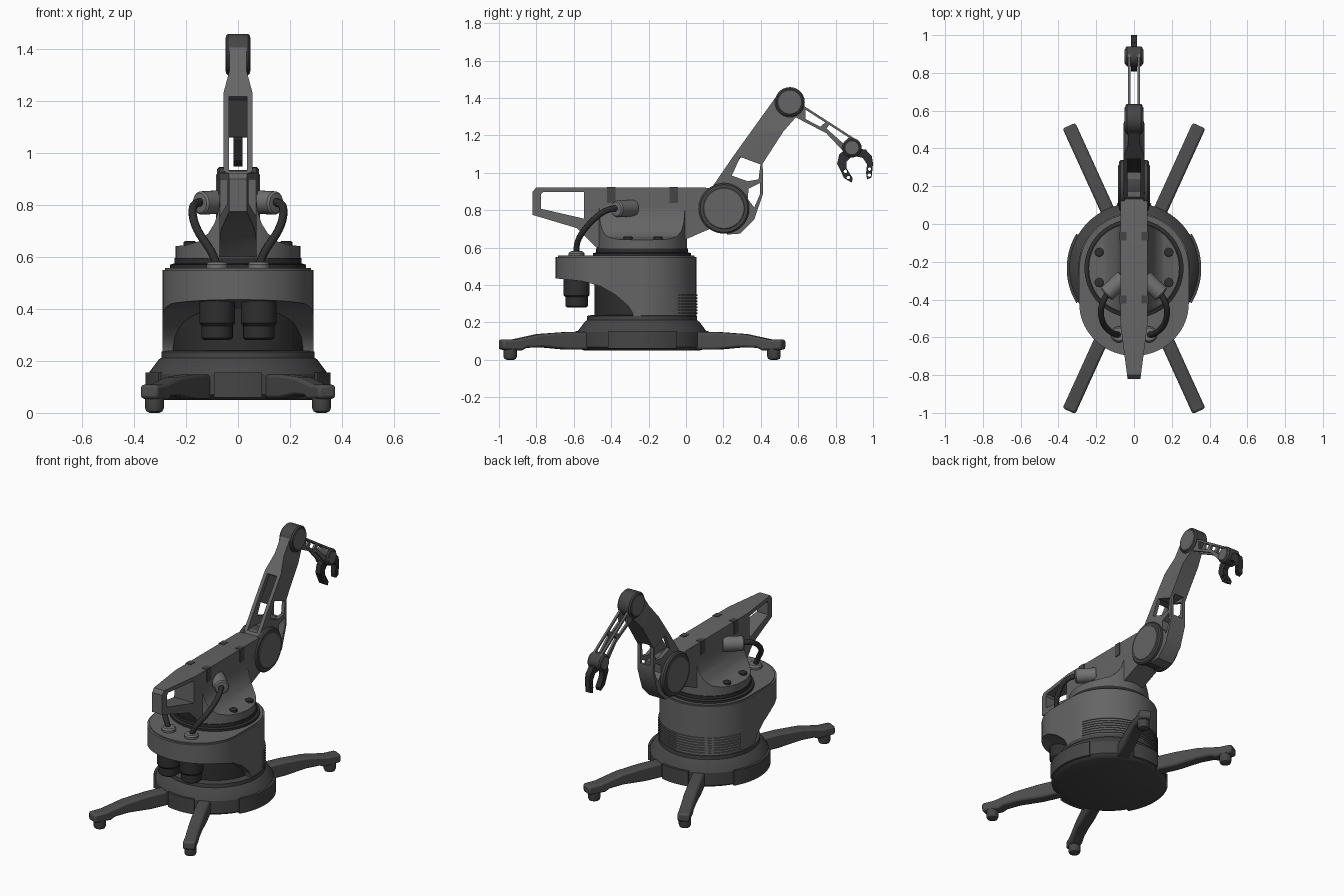
import bpy, bmesh, math
from mathutils import Vector, Matrix

if "Cube" in bpy.data.objects:
    bpy.data.objects.remove(bpy.data.objects["Cube"])

CY = -0.235  # y of the turning axis


def material(name, g):
    m = bpy.data.materials.new(name)
    m.diffuse_color = (g, g, g, 1)
    m.use_nodes = True
    m.node_tree.nodes["Principled BSDF"].inputs["Base Color"].default_value = m.diffuse_color
    return m


BODY = material("mid grey", 0.13)
LIGHT = material("light grey", 0.165)
DARK = material("dark grey", 0.06)
LEG = material("leg grey", 0.075)
BLACK = material("near black", 0.028)


def add(name, bm, mat):
    bmesh.ops.recalc_face_normals(bm, faces=bm.faces)
    me = bpy.data.meshes.new(name)
    bm.to_mesh(me)
    bm.free()
    ob = bpy.data.objects.new(name, me)
    bpy.context.collection.objects.link(ob)
    me.materials.append(mat)
    return ob


def prism(name, pts, axis, a, b, mat, bevel=0):
    """Outline extruded from a to b along an axis."""
    put = {'x': lambda u, v, t: (t, u, v), 'y': lambda u, v, t: (u, t, v),
           'z': lambda u, v, t: (u, v, t)}[axis]
    bm = bmesh.new()
    lo = [bm.verts.new(put(u, v, a)) for u, v in pts]
    hi = [bm.verts.new(put(u, v, b)) for u, v in pts]
    bm.faces.new(lo)
    bm.faces.new(hi)
    for i in range(len(pts)):
        j = (i + 1) % len(pts)
        bm.faces.new((lo[i], lo[j], hi[j], hi[i]))
    ob = add(name, bm, mat)
    if bevel:
        m = ob.modifiers.new("bevel", 'BEVEL')
        m.width, m.segments, m.limit_method = bevel, 2, 'ANGLE'
    return ob


def lathe(name, prof, mat, loc, direction=(0, 0, 1), n=64):
    """Closed solid of revolution from (radius, height) pairs."""
    bm = bmesh.new()
    rings = [[bm.verts.new((r * math.cos(i * math.tau / n), r * math.sin(i * math.tau / n), z))
              for i in range(n)] for r, z in prof]
    for p, q in zip(rings, rings[1:]):
        for i in range(n):
            j = (i + 1) % n
            bm.faces.new((p[i], p[j], q[j], q[i]))
    bm.faces.new(rings[0])
    bm.faces.new(rings[-1])
    rot = Vector((0, 0, 1)).rotation_difference(Vector(direction)).to_matrix().to_4x4()
    bm.transform(Matrix.Translation(loc) @ rot)
    return add(name, bm, mat)


def hub(name, r, x0, x1, y, z, mat, e=0.008):
    return lathe(name, [(r - e, x0), (r, x0 + e), (r, x1 - e), (r - e, x1)], mat, (0, y, z), (1, 0, 0), 48)


def sector(name, r0, r1, mid, half, z0, z1, mat):
    angs = [math.radians(mid - half + 2 * half * i / 24) for i in range(25)]
    pts = [(r1 * math.cos(t), CY + r1 * math.sin(t)) for t in angs]
    pts += [(r0 * math.cos(t), CY + r0 * math.sin(t)) for t in reversed(angs)]
    return prism(name, pts, 'z', z0, z1, mat)


def cut(ob, cutter, op='DIFFERENCE'):
    m = ob.modifiers.new("cut", 'BOOLEAN')
    m.object, m.operation, m.solver = cutter, op, 'EXACT'
    bpy.context.view_layer.objects.active = ob
    bpy.ops.object.modifier_apply(modifier=m.name)
    bpy.data.objects.remove(cutter)


# Base ring with four raised panels
lathe("base_ring", [(.31, .05), (.335, .06), (.345, .07), (.345, .15), (.335, .165), (.305, .205),
                    (.295, .212), (.295, .235), (.27, .24)], DARK, (0, CY, 0), n=96)
for i, (mid, half) in enumerate([(0, 31), (180, 31), (90, 15), (270, 15)]):
    sector(f"base_panel_{i}", .32, .356, mid, half, .06, .155, DARK)

# Splayed legs and feet
leg_side = [(.28, .148), (.46, .148), (.61, .138), (.75, .11), (.83, .108), (.83, .055), (.72, .05),
            (.69, .064), (.6, .068), (.45, .055), (.28, .055)]
for i, deg in enumerate([24.5, -24.5, 155.5, 204.5]):
    spin = Matrix.Translation((0, CY, 0)) @ Matrix.Rotation(math.radians(deg), 4, 'Z')
    leg = prism(f"leg_{i}", leg_side, 'x', -.037, .037, LEG, .012)
    leg.matrix_world = spin
    lathe(f"foot_{i}", [(.018, 0), (.031, .006), (.036, .018), (.036, .06)], DARK,
          spin @ Vector((0, .775, 0)), n=24)

# Housing with a forward overhang, arched underneath
outline = [(.29 * math.cos(math.pi * i / 36), CY + .29 * math.sin(math.pi * i / 36)) for i in range(37)]
outline += [(-.29 * math.cos(math.pi * i / 36), -.42 - .278 * math.sin(math.pi * i / 36)) for i in range(37)]
housing = prism("housing", outline, 'z', .235, .55, BODY)
cut(housing, prism("arch", [(-.8, .445), (-.66, .432), (-.55, .42), (-.46, .395), (-.38, .35), (-.31, .29),
                            (-.285, .25), (-.28, .2), (-.8, .2)], 'x', -.5, .5, BODY))
lathe("core", [(.255, .22), (.255, .46)], BLACK, (0, CY, 0))
lid = prism("housing_lid", [(x * .97, CY + (y - CY) * .97) for x, y in outline], 'z', .54, .557, BODY)
for i in range(7):
    sector(f"vent_fin_{i}", .28, .296, 90, 73, .245 + i * .016, .254 + i * .016, BODY)

# Hanging motors, grommets, plugs and cables on both sides
for s, side in ((1, "right"), (-1, "left")):
    lathe(f"motor_{side}", [(.05, .28), (.06, .288), (.06, .335), (.069, .345), (.069, .44)], BLACK,
          (s * .08, -.585, 0), n=32)
    lathe(f"grommet_{side}", [(.042, .55), (.042, .57), (.034, .58), (.02, .582)], LIGHT,
          (s * .08, -.585, 0), n=32)
    lathe(f"plug_{side}", [(.045, 0), (.045, .12), (.038, .128), (.025, .13)], LIGHT,
          (s * .055, -.285, .812), (s * .72, -.69, -.04), 32)
    cu = bpy.data.curves.new(f"cable_{side}", 'CURVE')
    cu.dimensions, cu.bevel_depth, cu.bevel_resolution = '3D', .016, 3
    path = [(.14, -.37, .81), (.175, -.42, .81), (.18, -.49, .76), (.15, -.56, .68), (.095, -.59, .62),
            (.08, -.585, .56)]
    sp = cu.splines.new('NURBS')
    sp.points.add(len(path) - 1)
    for p, (x, y, z) in zip(sp.points, path):
        p.co = (s * x, y, z, 1)
    sp.use_endpoint_u, sp.order_u, sp.resolution_u = True, 4, 8
    cu.materials.append(BLACK)
    cable = bpy.data.objects.new(f"cable_{side}", cu)
    bpy.context.collection.objects.link(cable)

# Turntable and flared turret
lathe("turntable", [(.262, .55), (.262, .57), (.245, .575), (.245, .595)], BLACK, (0, CY, 0))
flare = [(.26, .64), (.2, .645), (.15, .66), (.115, .69), (.09, .73), (.075, .78), (.07, .83)]
turret = prism("turret", [(.26, .59)] + flare + [(-x, z) for x, z in reversed(flare)] + [(-.26, .59)],
               'y', -.6, .1, BODY)
cut(turret, lathe("round", [(.24, .5), (.24, .95)], BODY, (0, CY, 0)), 'INTERSECT')
for i, (x, y) in enumerate([(.185, -.15), (.185, -.31), (-.185, -.15), (-.185, -.31)]):
    lathe(f"turret_bolt_{i}", [(.024, .63), (.024, .657), (.018, .661)], BLACK, (x, y, 0), n=16)

# Long beam with tapered handle
beam = prism("beam", [(-.82, .9), (-.8, .922), (.1, .922), (.2, .9), (.2, .73), (.15, .71), (0, .645),
                      (-.1, .6), (-.48, .6), (-.585, .705), (-.82, .775)], 'x', -.1, .1, BODY)
half = [(.072, .3), (.072, -.53), (.03, -.85)]
cut(beam, prism("plan", half + [(-x, y) for x, y in reversed(half)], 'z', .4, 1.1, BODY), 'INTERSECT')
cut(beam, prism("grip", [(-.775, .885), (-.765, .897), (-.545, .897), (-.545, .755), (-.775, .808)],
                'x', -.2, .2, BODY))
for i, y in enumerate((-.4, -.065)):
    for s in (1, -1):
        prism(f"beam_slot_{i}_{s}", [(y - .022, .84), (y + .022, .84), (y + .022, .925), (y - .022, .925)],
              'x', s * .04, s * .076, DARK)

# Shoulder joint
hub("shoulder_drum", .125, -.06, .06, .203, .81, DARK)
for s in (1, -1):
    a, b = sorted((s * .045, s * .08))
    hub(f"shoulder_cheek_{s}", .135, a, b, .203, .81, DARK)
    a, b = sorted((s * .06, s * .084))
    hub(f"shoulder_cap_{s}", .11, a, b, .203, .81, BODY, .003)

# Upper arm: side outline, tapered at the elbow, with windows and slots
arm = prism("upper_arm", [(.13, .91), (.25, 1.085), (.48, 1.405), (.55, 1.41), (.625, 1.34), (.52, 1.22),
                          (.41, 1.05), (.412, .89), (.365, .75), (.29, .675), (.22, .67), (.18, .8)],
            'x', -.1, .1, BODY)
half = [(.056, .6), (.056, 1.23), (.032, 1.32), (.032, 1.5)]
cut(arm, prism("front", half + [(-x, z) for x, z in reversed(half)], 'y', 0, 1, BODY), 'INTERSECT')
cut(arm, prism("window", [(.245, .985), (.29, 1.085), (.398, 1.045), (.388, .965), (.33, .955)],
               'x', -.2, .2, BODY))
cut(arm, prism("gap", [(.335, .915), (.395, .945), (.397, .89), (.365, .815), (.33, .86)], 'x', -.2, .2, BODY))
cut(arm, prism("slot", [(-.034, .93), (.034, .93), (.034, 1.07), (-.034, 1.07)], 'y', 0, 1, BODY))
cut(arm, prism("recess", [(.18, 1.06), (.31, 1.24), (.37, 1.2), (.27, 1.05)], 'x', -.034, .034, BODY))
prism("arm_recess_floor", [(.272, 1.062), (.366, 1.203), (.371, 1.2), (.277, 1.059)], 'x', -.036, .036, BLACK)
hub("elbow", .08, -.046, .046, .555, 1.378, DARK)
hub("elbow_cap", .066, -.049, .049, .555, 1.378, BODY, .003)

# Open forearm frame and wrist
for s in (1, -1):
    a, b = sorted((s * .019, s * .033))
    bar = prism(f"forearm_frame_{s}", [(.58, 1.39), (.63, 1.358), (.91, 1.178), (.86, 1.095), (.75, 1.212),
                                       (.58, 1.3)], 'x', a, b, BODY)
    cut(bar, prism("w1", [(.64, 1.337), (.745, 1.269), (.718, 1.247), (.64, 1.287)], 'x', -.1, .1, BODY))
    cut(bar, prism("w2", [(.765, 1.257), (.87, 1.189), (.84, 1.158), (.752, 1.236)], 'x', -.1, .1, BODY))
hub("wrist", .052, -.046, .046, .887, 1.134, DARK)
hub("wrist_cap", .04, -.049, .049, .887, 1.134, BODY, .003)

# Gripper fingers with small holes
fingers = {"inner": [(.86, 1.13), (.82, 1.1), (.808, 1.05), (.845, .972), (.885, .948), (.892, .97),
                     (.858, 1.025), (.858, 1.06), (.885, 1.085)],
           "outer": [(.9, 1.13), (.96, 1.125), (.993, 1.09), (1, 1.05), (.992, .975), (.968, .965),
                     (.963, 1.0), (.968, 1.045), (.945, 1.08), (.9, 1.09)]}
holes = {"inner": [(.852, 1.008), (.868, .975)], "outer": [(.981, 1.02), (.98, .988)]}
for k, pts in fingers.items():
    f = prism(f"{k}_finger", pts, 'x', -.017, .017, BLACK)
    for y, z in holes[k]:
        cut(f, hub("pin_hole", .009, -.1, .1, y, z, BLACK))

# Smooth shading with sharp edges kept
for ob in bpy.data.objects:
    if ob.type == 'MESH':
        ob.data.shade_smooth()
        ob.data.set_sharp_from_angle(angle=math.radians(32))
